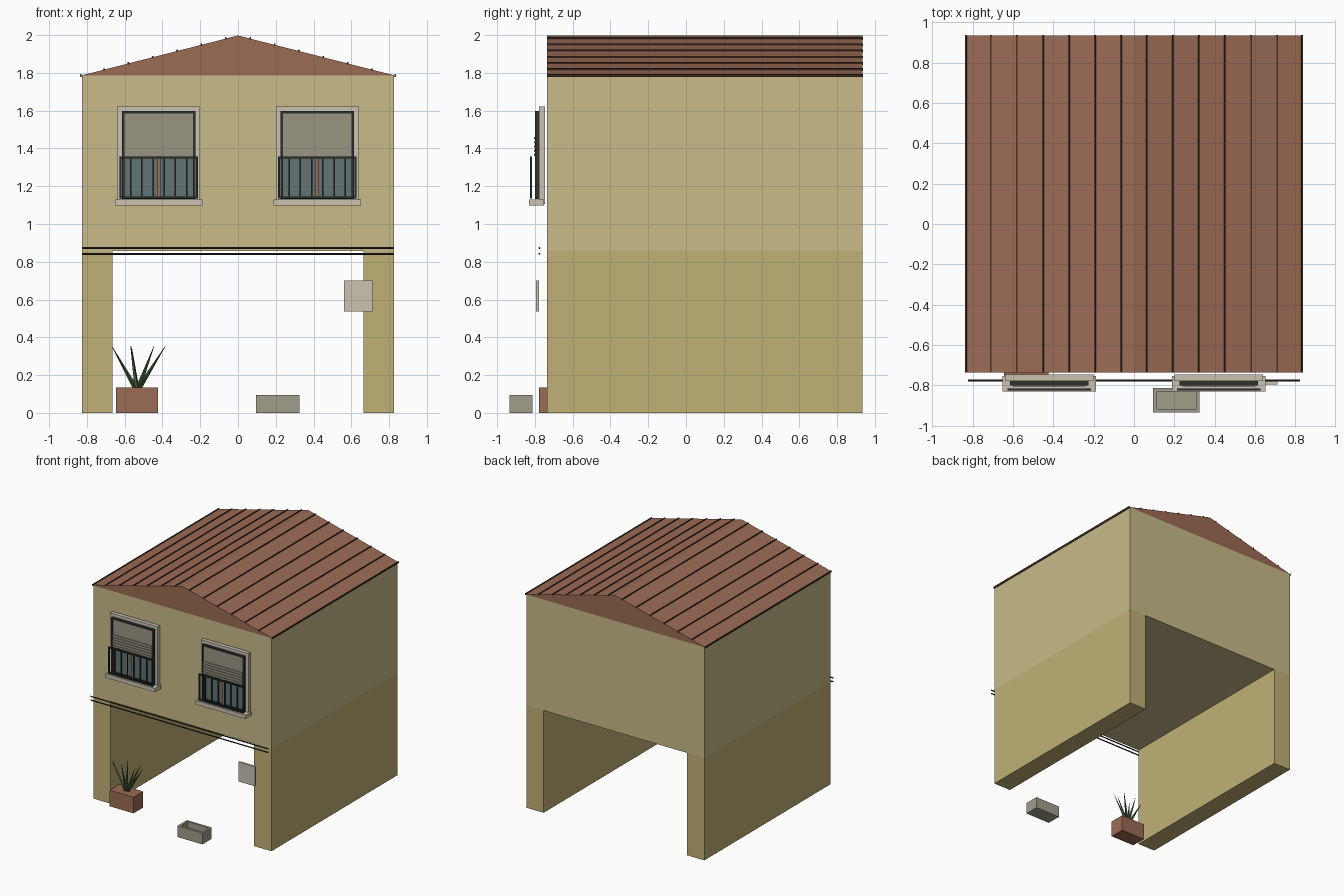
import bpy, bmesh, math
from mathutils import Vector, Matrix

if "Cube" in bpy.data.objects:
    bpy.data.objects.remove(bpy.data.objects["Cube"])


def material(name, r, g, b):
    lin = [((c / 255 + 0.055) / 1.055) ** 2.4 for c in (r, g, b)]
    m = bpy.data.materials.new(name)
    m.diffuse_color = (*lin, 1)
    m.use_nodes = True
    m.node_tree.nodes["Principled BSDF"].inputs["Base Color"].default_value = m.diffuse_color
    return m


UPPER = material("upper_plaster", 200, 187, 137)
LOWER = material("lower_plaster", 192, 177, 118)
TILE = material("terracotta", 156, 108, 85)
SEAM = material("dark_seam", 72, 50, 42)
STONE = material("pale_stone", 204, 195, 178)
METAL = material("dark_metal", 44, 50, 46)
GLASS = material("window_glass", 98, 115, 115)
SHUTTER = material("shutter", 155, 150, 132)
CONCRETE = material("concrete", 160, 157, 138)
LEAF = material("leaf_green", 66, 88, 58)


def finish(name, bm, mat):
    bmesh.ops.recalc_face_normals(bm, faces=bm.faces)
    me = bpy.data.meshes.new(name)
    bm.to_mesh(me)
    bm.free()
    me.materials.append(mat)
    ob = bpy.data.objects.new(name, me)
    bpy.context.collection.objects.link(ob)
    return ob


def boxes(name, spans, mat):
    """One object made of boxes, each given as (x0, x1, y0, y1, z0, z1)."""
    bm = bmesh.new()
    for x0, x1, y0, y1, z0, z1 in spans:
        centre = Matrix.Translation(((x0 + x1) / 2, (y0 + y1) / 2, (z0 + z1) / 2))
        size = Matrix.Diagonal((x1 - x0, y1 - y0, z1 - z0, 1))
        bmesh.ops.create_cube(bm, size=1, matrix=centre @ size)
    return finish(name, bm, mat)


def ring(x0, x1, z0, z1, t, y0, y1):
    """Rectangular frame facing the front."""
    return [(x0, x0 + t, y0, y1, z0, z1), (x1 - t, x1, y0, y1, z0, z1),
            (x0 + t, x1 - t, y0, y1, z1 - t, z1), (x0 + t, x1 - t, y0, y1, z0, z0 + t)]


def spike(bm, a, b, r0, r1, sides):
    a, b = Vector(a), Vector(b)
    d = b - a
    rot = d.to_track_quat('Z', 'Y').to_matrix().to_4x4()
    bmesh.ops.create_cone(bm, cap_ends=True, segments=sides, radius1=r0, radius2=r1,
                          depth=d.length, matrix=Matrix.Translation((a + b) / 2) @ rot)


# House body: upper storey carried on two side walls
Y0, Y1, EAVE, HALF, RISE = -0.735, 0.935, 1.785, 0.835, 0.213
boxes("upper_storey", [(-0.825, 0.825, Y0, Y1, 0.857, EAVE)], UPPER)
for side, x0, x1 in (("left", -0.825, -0.665), ("right", 0.665, 0.825)):
    boxes(side + "_ground_wall", [(x0, x1, Y0, Y1, 0, 0.857)], LOWER)

# Gable roof
bm = bmesh.new()
front = [bm.verts.new(p) for p in ((-HALF, Y0, EAVE), (HALF, Y0, EAVE), (0, Y0, EAVE + RISE))]
tri = bm.faces.new(front)
ext = bmesh.ops.extrude_face_region(bm, geom=[tri], use_keep_orig=True)
bmesh.ops.translate(bm, vec=(0, Y1 - Y0, 0),
                    verts=[v for v in ext["geom"] if isinstance(v, bmesh.types.BMVert)])
finish("roof", bm, TILE)

# Standing seams along both slopes
bm = bmesh.new()
for s in (-1, 1):
    for k in range(7):
        x = min(0.064 + 0.129 * k, HALF - 0.003)
        z = EAVE + RISE * (1 - x / HALF)
        tilt = Matrix.Rotation(s * math.atan(RISE / HALF), 4, 'Y')
        bmesh.ops.create_cube(bm, size=1, matrix=Matrix.Translation((s * x, (Y0 + Y1) / 2, z))
                              @ tilt @ Matrix.Diagonal((0.008, Y1 - Y0 + 0.002, 0.014, 1)))
finish("roof_seams", bm, SEAM)

# Two windows with half-lowered shutters and balcony railings
for side, cx in (("left", -0.42), ("right", 0.42)):
    n = side + "_window_"
    boxes(n + "surround", ring(cx - 0.22, cx + 0.22, 1.105, 1.622, 0.027, -0.778, -0.746), STONE)
    boxes(n + "sill", [(cx - 0.232, cx + 0.232, -0.83, -0.752, 1.097, 1.129)], STONE)
    boxes(n + "frame", ring(cx - 0.195, cx + 0.195, 1.132, 1.597, 0.013, -0.80, -0.772), METAL)
    boxes(n + "glass", [(cx - 0.185, cx + 0.185, -0.786, -0.778, 1.14, 1.37)], GLASS)
    boxes(n + "mullion", [(cx - 0.01, cx + 0.01, -0.798, -0.784, 1.14, 1.36)], TILE)
    boxes(n + "shutter", [(cx - 0.183, cx + 0.183, -0.797, -0.778, 1.352, 1.587)], SHUTTER)
    boxes(n + "shutter_slats", [(cx - 0.18, cx + 0.18, -0.804, -0.796, z, z + 0.012)
                                for z in [1.36 + 0.022 * i for i in range(5)]], SHUTTER)
    bars = ring(cx - 0.208, cx + 0.208, 1.135, 1.358, 0.01, -0.826, -0.814)
    bars += [(x - 0.004, x + 0.004, -0.824, -0.816, 1.14, 1.35)
             for x in [cx - 0.208 + 0.0594 * i for i in range(1, 7)]]
    boxes(n + "railing", bars, METAL)

# Cables across the front
bm = bmesh.new()
for z in (0.842, 0.873):
    spike(bm, (-0.822, -0.776, z), (0.822, -0.776, z), 0.005, 0.005, 8)
finish("front_cables", bm, METAL)

# Blank wall sign
boxes("sign_plate", [(0.56, 0.712, -0.795, -0.778, 0.537, 0.70)], STONE)

# Planter with pointed leaves
boxes("planter", [(-0.645, -0.423, -0.778, -0.65, 0, 0.135)], TILE)
bm = bmesh.new()
for dx, dy in ((-0.135, 0.0), (-0.035, -0.02), (0.09, -0.02), (0.15, 0.0), (-0.03, 0.06), (0.09, 0.06)):
    spike(bm, (-0.534 + dx * 0.06, -0.712, 0.13), (-0.534 + dx, -0.712 + dy, 0.355), 0.014, 0.001, 4)
finish("plant_leaves", bm, LEAF)

# Open trough
boxes("trough_base", [(0.095, 0.325, -0.935, -0.812, 0, 0.035)], CONCRETE)
boxes("trough_walls", [(0.095, 0.113, -0.935, -0.812, 0.035, 0.095),
                       (0.307, 0.325, -0.935, -0.812, 0.035, 0.095),
                       (0.113, 0.307, -0.935, -0.917, 0.035, 0.095),
                       (0.113, 0.307, -0.83, -0.812, 0.035, 0.095)], CONCRETE)
